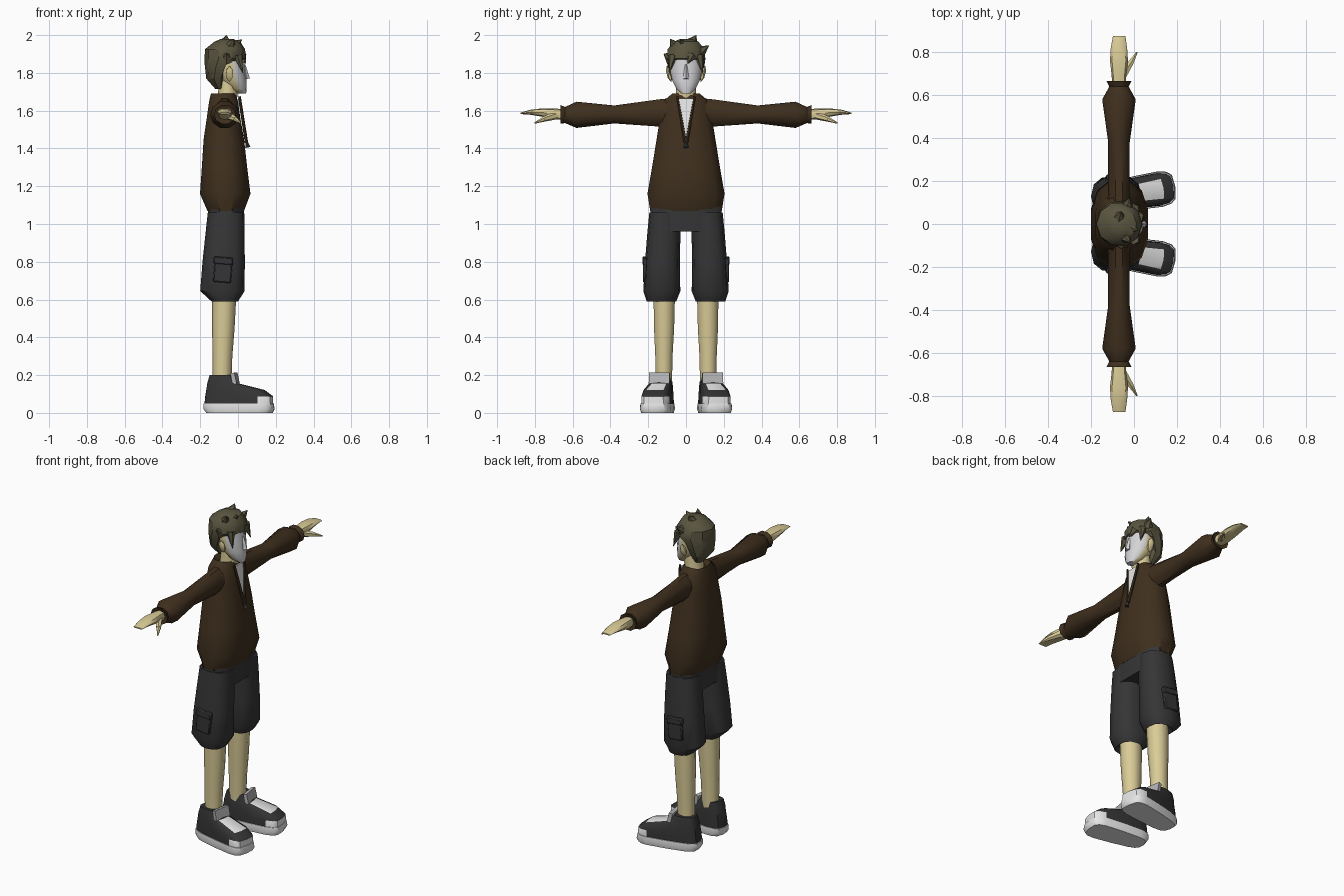
import bpy, bmesh, math
from mathutils import Vector, Matrix

if "Cube" in bpy.data.objects:
    bpy.data.objects.remove(bpy.data.objects["Cube"])


def material(name, r, g, b):
    m = bpy.data.materials.new(name)
    m.use_nodes = True
    m.diffuse_color = (r, g, b, 1)
    bsdf = m.node_tree.nodes["Principled BSDF"]
    bsdf.inputs["Base Color"].default_value = (r, g, b, 1)
    bsdf.inputs["Roughness"].default_value = 0.9
    return m


BROWN = material("jacket brown", 0.050, 0.029, 0.013)
CHARCOAL = material("shorts charcoal", 0.036, 0.036, 0.038)
SKIN = material("skin", 0.70, 0.60, 0.31)
HAIR = material("hair olive", 0.10, 0.09, 0.05)
WHITE = material("white", 0.80, 0.80, 0.80)
FACE = material("face grey", 0.66, 0.66, 0.68)
TONGUE = material("tongue grey", 0.45, 0.45, 0.46)
BLACK = material("shoe black", 0.034, 0.034, 0.034)


def finish(bm, name, mats, mirror=False, rule=None, angle=40):
    """Turn a bmesh into a shaded object, optionally mirrored across y."""
    bmesh.ops.recalc_face_normals(bm, faces=bm.faces)
    if rule:
        for f in bm.faces:
            f.material_index = rule(f.calc_center_median(), f.normal)
    me = bpy.data.meshes.new(name)
    bm.to_mesh(me)
    bm.free()
    for m in mats:
        me.materials.append(m)
    ob = bpy.data.objects.new(name, me)
    bpy.context.collection.objects.link(ob)
    bpy.ops.object.select_all(action='DESELECT')
    ob.select_set(True)
    bpy.context.view_layer.objects.active = ob
    bpy.ops.object.shade_smooth_by_angle(angle=math.radians(angle))
    if mirror:
        mod = ob.modifiers.new("mirror", 'MIRROR')
        mod.use_axis = (False, True, False)
        mod.use_mirror_merge = False
    return ob


def loft(rings, axis='z', n=12, power=2.0, half_step=False, bm=None):
    """Rings are (position, low a, high a, centre b, radius b); a is always x."""
    bm = bm or bmesh.new()
    loops = []
    for t, a0, a1, cb, rb in rings:
        loop = []
        for i in range(n):
            ang = 2 * math.pi * (i + (0.5 if half_step else 0)) / n
            c, s = math.cos(ang), math.sin(ang)
            a = (a0 + a1) / 2 + (a1 - a0) / 2 * math.copysign(abs(c) ** (2 / power), c)
            b = cb + rb * math.copysign(abs(s) ** (2 / power), s)
            loop.append(bm.verts.new((a, b, t) if axis == 'z' else (a, t, b)))
        loops.append(loop)
    for lo, hi in zip(loops, loops[1:]):
        for i in range(n):
            j = (i + 1) % n
            bm.faces.new((lo[i], lo[j], hi[j], hi[i]))
    bm.faces.new(loops[0][::-1])
    bm.faces.new(loops[-1])
    return bm


def spike(bm, base, tip, r, r_tip=0.001, n=6):
    """Tapered prong from base to tip."""
    base, tip = Vector(base), Vector(tip)
    d = tip - base
    mat = Matrix.Translation((base + tip) / 2) @ d.to_track_quat('Z', 'Y').to_matrix().to_4x4()
    bmesh.ops.create_cone(bm, cap_ends=True, segments=n, radius1=r, radius2=r_tip,
                          depth=d.length, matrix=mat)


def box(bm, centre, size, tilt=0, axis='Y'):
    mat = (Matrix.Translation(centre) @ Matrix.Rotation(math.radians(tilt), 4, axis)
           @ Matrix.Diagonal((*size, 1)))
    return bmesh.ops.create_cube(bm, size=1, matrix=mat)["verts"]


# Jacket body
finish(loft([(1.07, -.165, .035, 0, .195), (1.16, -.205, .07, 0, .21),
             (1.30, -.195, .052, 0, .185), (1.45, -.185, .035, 0, .16),
             (1.56, -.168, .015, 0, .142), (1.65, -.155, .002, 0, .125),
             (1.69, -.145, -.01, 0, .075), (1.665, -.12, -.015, 0, .055)],
            power=2.4, half_step=True), "jacket_body", [BROWN])

# Sleeves with flared cuffs
finish(loft([(.08, -.13, -.01, 1.59, .08), (.14, -.12, -.02, 1.588, .076),
             (.38, -.12, -.02, 1.58, .05), (.58, -.148, .008, 1.578, .073),
             (.64, -.115, -.025, 1.577, .045), (.665, -.128, -.012, 1.58, .052),
             (.655, -.105, -.035, 1.58, .03)], axis='y', n=10), "sleeves", [BROWN], True)

# Shirt showing in the open collar, framed by lapels
bm = bmesh.new()
v = [bm.verts.new(p) for p in ((.008, -.042, 1.665), (.008, .042, 1.665), (.044, 0, 1.43))]
bm.faces.new(v)
res = bmesh.ops.extrude_face_region(bm, geom=bm.faces[:])
bmesh.ops.translate(bm, vec=(-.008, 0, 0),
                    verts=[g for g in res["geom"] if isinstance(g, bmesh.types.BMVert)])
finish(bm, "shirt_panel", [WHITE])
bm = bmesh.new()
spike(bm, (.045, .003, 1.43), (.008, .047, 1.675), .009, .007)
finish(bm, "lapels", [BROWN], True)

# Zip pull
bm = bmesh.new()
spike(bm, (.052, 0, 1.405), (.042, 0, 1.45), .014, .003, 4)
finish(bm, "zip_pull", [CHARCOAL])

# Hands and thumbs
bm = loft([(.64, -.10, -.04, 1.58, .027), (.70, -.105, -.035, 1.582, .03),
           (.76, -.112, -.028, 1.59, .022), (.82, -.108, -.032, 1.592, .014),
           (.875, -.098, -.04, 1.586, .004)], axis='y', n=8, power=2.6)
spike(bm, (-.055, .69, 1.575), (-.012, .755, 1.555), .022, .014)
spike(bm, (-.015, .75, 1.556), (.014, .80, 1.535), .014, .004)
finish(bm, "hands", [SKIN], True)

# Neck
finish(loft([(1.63, -.115, -.01, 0, .062), (1.70, -.105, .0, 0, .056),
             (1.78, -.10, .0, 0, .058)], n=10), "neck", [SKIN])


# Head, with the face as its front faces
def face_rule(c, n):
    return 1 if c.x > -.03 and (n.x > .3 or c.z < 1.7) else 0


finish(loft([(1.69, -.005, .043, 0, .025), (1.715, -.05, .046, 0, .052),
             (1.76, -.095, .045, 0, .075), (1.80, -.11, .038, 0, .084),
             (1.85, -.12, .034, 0, .088), (1.91, -.11, .025, 0, .08)],
            n=14), "head", [SKIN, FACE], rule=face_rule, angle=55)

# Nose
bm = bmesh.new()
spike(bm, (.046, 0, 1.768), (.034, 0, 1.845), .017, .005, 4)
finish(bm, "nose", [FACE])

# Ears
bm = bmesh.new()
bmesh.ops.create_icosphere(bm, subdivisions=1, radius=1,
                           matrix=Matrix.Translation((-.045, .09, 1.795))
                           @ Matrix.Rotation(math.radians(-15), 4, 'X')
                           @ Matrix.Diagonal((.022, .014, .045, 1)))
finish(bm, "ears", [SKIN], True)

# Hair cap, lifted clear of the face, with tousled spikes
bm = loft([(1.715, -.12, -.075, 0, .04), (1.77, -.168, -.05, 0, .085),
           (1.84, -.176, .0, 0, .103), (1.875, -.177, .04, 0, .108),
           (1.925, -.175, .038, 0, .102), (1.965, -.125, .012, 0, .07),
           (1.98, -.09, -.03, 0, .03)], n=10)
for vert in bm.verts:
    if vert.co.x > -.07 and vert.co.z < 1.85:
        vert.co.z = 1.85
for base, tip, r in (((-.07, .02, 1.94), (-.06, .055, 2.0), .05),
                     ((-.05, -.05, 1.93), (-.02, -.085, 1.98), .042),
                     ((-.04, .06, 1.90), (-.02, .122, 1.945), .045),
                     ((-.03, -.01, 1.94), (.02, -.03, 1.975), .04),
                     ((-.06, -.08, 1.88), (-.06, -.118, 1.90), .04),
                     ((.0, .07, 1.89), (.025, .088, 1.80), .026),
                     ((.0, -.07, 1.89), (.025, -.088, 1.80), .026),
                     ((.018, .03, 1.89), (.042, .01, 1.85), .03)):
    spike(bm, base, tip, r)
finish(bm, "hair", [HAIR], angle=35)

# Shorts: hips, legs and cargo pockets
finish(loft([(.96, -.165, .032, 0, .195), (1.09, -.16, .034, 0, .192)],
            power=2.8, half_step=True), "shorts_hips", [CHARCOAL])
finish(loft([(.62, -.12, -.01, .13, .06), (.59, -.14, .0, .13, .078),
             (.645, -.2, .035, .128, .098), (.80, -.188, .036, .125, .092),
             (.95, -.172, .035, .117, .088), (1.06, -.16, .033, .11, .084)],
            power=2.5), "shorts_legs", [CHARCOAL], True)
bm = bmesh.new()
box(bm, (-.08, .216, .755), (.095, .022, .13), 5)
box(bm, (-.078, .217, .805), (.103, .028, .04), 5)
bmesh.ops.bevel(bm, geom=bm.edges[:], offset=.006, segments=1, affect='EDGES')
finish(bm, "cargo_pockets", [CHARCOAL], True)

# Lower legs
finish(loft([(.15, -.135, -.035, .117, .045), (.30, -.135, -.03, .117, .048),
             (.45, -.137, -.018, .116, .056), (.64, -.137, -.008, .115, .06)],
            n=10), "lower_legs", [SKIN], True)

# Shoes are made along x, flared at the toe, then turned outward
TURN = Matrix.Translation((0, .143, 0)) @ Matrix.Rotation(math.radians(9), 4, 'Z')


def place_shoe(bm):
    for vert in bm.verts:
        vert.co.y *= 1 + .9 * vert.co.x
    bm.transform(TURN)
    return bm


def upper_rule(c, n):
    p = TURN.inverted() @ c
    toe_cap = p.x > .13 and p.z < .085
    top_panel = p.x > .04 and abs(p.y) < .045 and .12 < p.z < .15
    return 1 if toe_cap or top_panel else 0


finish(place_shoe(loft([(0, -.17, .185, 0, .072), (.02, -.185, .195, 0, .078),
                        (.05, -.185, .19, 0, .076)], n=16, power=4)),
       "shoe_soles", [WHITE], True)
finish(place_shoe(loft([(.045, -.18, .187, 0, .072), (.088, -.176, .187, 0, .071),
                        (.122, -.17, .14, 0, .067), (.155, -.163, .005, 0, .062),
                        (.2, -.15, -.035, 0, .052)], n=16, power=4)),
       "shoe_uppers", [BLACK, WHITE], True, upper_rule)

# Shoe tongues
bm = bmesh.new()
box(bm, (-.016, 0, .182), (.022, .11, .06), -12)
finish(place_shoe(bm), "shoe_tongues", [TONGUE], True)
